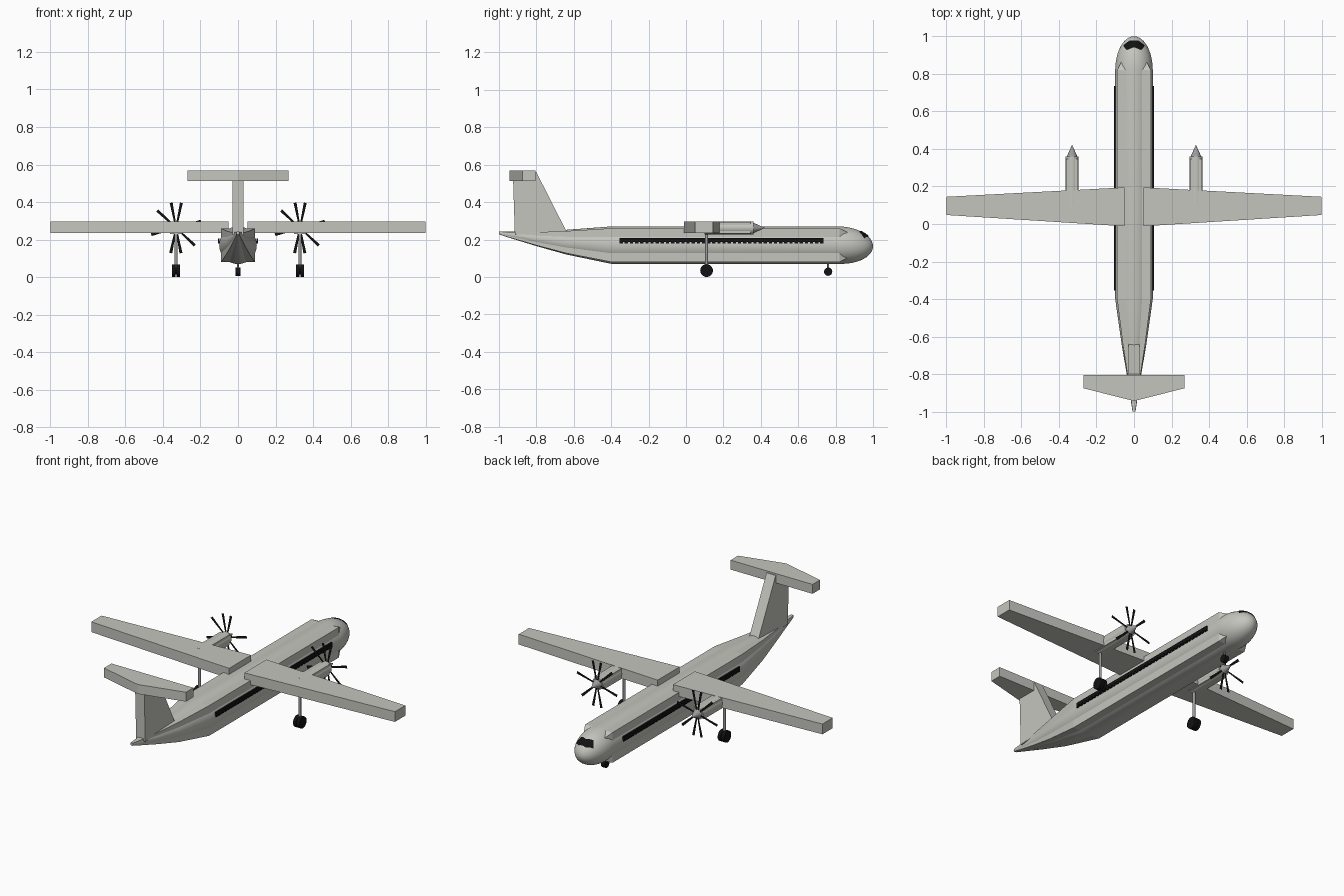
import bpy
import bmesh
import math
from mathutils import Vector

cube = bpy.data.objects.get("Cube")
if cube:
    bpy.data.objects.remove(cube, do_unlink=True)


def material(name, r, g, b):
    m = bpy.data.materials.new(name)
    m.use_nodes = True
    m.diffuse_color = (r, g, b, 1)
    m.node_tree.nodes["Principled BSDF"].inputs["Base Color"].default_value = (r, g, b, 1)
    return m


PAINT = material("pale grey paint", 0.56, 0.56, 0.52)
METAL = material("strut metal", 0.33, 0.33, 0.33)
BLACK = material("black", 0.006, 0.006, 0.006)


def finish(name, bm, mat, smooth=False):
    bmesh.ops.recalc_face_normals(bm, faces=bm.faces)
    mesh = bpy.data.meshes.new(name)
    bm.to_mesh(mesh)
    bm.free()
    mesh.materials.append(mat)
    obj = bpy.data.objects.new(name, mesh)
    bpy.context.collection.objects.link(obj)
    if smooth:
        bpy.ops.object.select_all(action="DESELECT")
        obj.select_set(True)
        bpy.context.view_layer.objects.active = obj
        bpy.ops.object.shade_smooth_by_angle(angle=math.radians(35))
    return obj


def loft(name, stations, section, mat, x=0, smooth=False):
    """Skin a unit section along y; each station is (y, centre z, size)."""
    bm = bmesh.new()
    rings = [[bm.verts.new((x + u * r, y, z + v * r)) for u, v in section]
             for y, z, r in stations]
    n = len(section)
    for a, b in zip(rings, rings[1:]):
        for i in range(n):
            bm.faces.new((a[i], a[(i + 1) % n], b[(i + 1) % n], b[i]))
    bm.faces.new(rings[0])
    bm.faces.new(rings[-1])
    return finish(name, bm, mat, smooth)


def slab(name, outline, direction, mat):
    """Extrude a flat outline along a direction."""
    bm = bmesh.new()
    face = bm.faces.new([bm.verts.new(p) for p in outline])
    out = bmesh.ops.extrude_face_region(bm, geom=[face])
    bmesh.ops.translate(bm, vec=direction,
                        verts=[v for v in out["geom"] if isinstance(v, bmesh.types.BMVert)])
    return finish(name, bm, mat)


def rod(name, start, end, radius, mat, sides=24):
    start, end = Vector(start), Vector(end)
    bm = bmesh.new()
    bmesh.ops.create_cone(bm, cap_ends=True, segments=sides, radius1=radius,
                          radius2=radius, depth=(end - start).length)
    bm.transform((end - start).to_track_quat("Z", "Y").to_matrix().to_4x4())
    bmesh.ops.translate(bm, vec=(start + end) / 2, verts=bm.verts)
    return finish(name, bm, mat, True)


def add_box(bm, lo, hi):
    lo, hi = Vector(lo), Vector(hi)
    verts = bmesh.ops.create_cube(bm, size=1)["verts"]
    bmesh.ops.scale(bm, vec=hi - lo, verts=verts)
    bmesh.ops.translate(bm, vec=(lo + hi) / 2, verts=verts)


CIRCLE = [(math.cos(i * math.tau / 48), math.sin(i * math.tau / 48)) for i in range(48)]
SQUARE = [(1, 1), (-1, 1), (-1, -1), (1, -1)]

# Fuselage: round tube with a slightly narrower square shell through it
NOSE_Y, NOSE_LEN, RADIUS, MID_Z = 0.82, 0.18, 0.1, 0.17
tail = [(-1, 0.235, 0.008), (-0.94, 0.225, 0.017), (-0.8, 0.204, 0.039),
        (-0.64, 0.186, 0.066), (-0.4, MID_Z, RADIUS)]
nose = []
for i in range(13):
    t = i / 12 * math.radians(89)
    nose.append((NOSE_Y + NOSE_LEN * math.sin(t), MID_Z - 0.006 * math.sin(t),
                 RADIUS * math.cos(t)))
loft("fuselage", tail + nose, CIRCLE, PAINT, smooth=True)
shell = [(y, z, r * 0.9) for y, z, r in tail]
loft("fuselage_shell", shell + [(NOSE_Y, MID_Z, 0.09), (0.92, MID_Z, 0.04)], SQUARE, PAINT)

# Cockpit glass: thin patch following the nose
bm = bmesh.new()
rows = []
for i in range(25):
    x = -0.057 + 0.114 * i / 24
    a = abs(x)
    front = 0.975 - max(0, a - 0.025) * 0.75
    back = 0.94 - 0.4 * a if a < 0.04 else 0.924 + (a - 0.04) * 1.4
    row = []
    for j in range(7):
        y = back + (front - back) * j / 6
        s = (y - NOSE_Y) / NOSE_LEN
        height = math.sqrt(max(0, RADIUS ** 2 * (1 - s * s) - x * x))
        row.append(bm.verts.new((x, y + 0.002, MID_Z - 0.006 * s + height + 0.003)))
    rows.append(row)
for a, b in zip(rows, rows[1:]):
    for j in range(6):
        bm.faces.new((a[j], b[j], b[j + 1], a[j + 1]))
finish("cockpit_glass", bm, BLACK)

# Cabin windows: dark band with a row of panes
for side, label in ((1, "left"), (-1, "right")):
    bm = bmesh.new()
    xs = sorted((side * 0.098, side * 0.107))
    add_box(bm, (xs[0], -0.355, 0.188), (xs[1], 0.735, 0.207))
    for i in range(40):
        y = -0.355 + i * 0.0275
        add_box(bm, (xs[0], y, 0.178), (xs[1], y + 0.0175, 0.188))
    finish(label + "_cabin_windows", bm, BLACK)

# Tail fin and tailplane
slab("tail_fin", [(-0.03, -0.925, 0.54), (-0.03, -0.8, 0.56), (-0.03, -0.635, 0.235),
                  (-0.03, -0.915, 0.225)], (0.06, 0, 0), PAINT)
slab("tailplane", [(-0.27, -0.805, 0.513), (0.27, -0.805, 0.513), (0.27, -0.875, 0.513),
                   (0, -0.943, 0.513), (-0.27, -0.875, 0.513)], (0, 0, 0.056), PAINT)

ENGINE_Z = 0.262
for side, label in ((1, "left"), (-1, "right")):
    # Wing
    slab(label + "_wing", [(side * x, y, 0.235) for x, y in
                           ((0.05, 0.195), (1, 0.145), (1, 0.048), (0.05, -0.012))],
         (0, 0, 0.061), PAINT)

    # Engine nacelle and spinner
    ex = side * 0.33
    loft(label + "_nacelle", [(0.1, ENGINE_Z, 0.035), (0.36, ENGINE_Z, 0.035)],
         CIRCLE, PAINT, ex, True)
    loft(label + "_nacelle_shell", [(0.1, ENGINE_Z, 0.031), (0.345, ENGINE_Z, 0.031)],
         SQUARE, PAINT, ex)
    loft(label + "_spinner", [(0.36, ENGINE_Z, 0.028), (0.42, ENGINE_Z, 0.001)],
         CIRCLE, METAL, ex, True)

    # Propeller: eight flat blades
    bm = bmesh.new()
    for angle in (15, 78, 101, 137, 195, 258, 281, 317):
        t = math.radians(angle)
        out, across = Vector((math.cos(t), 0, math.sin(t))), Vector((-math.sin(t), 0, math.cos(t)))
        hub = Vector((ex, 0.365, ENGINE_Z))
        bm.faces.new([bm.verts.new(hub + out * d + across * w) for d, w in
                      ((0.01, -0.004), (0.137, -0.008), (0.137, 0.008), (0.01, 0.004))])
    finish(label + "_propeller", bm, BLACK)

    # Main landing gear
    rod(label + "_main_strut", (ex, 0.11, 0.04), (ex, 0.11, 0.25), 0.008, METAL)
    for dx in (-0.0115, 0.0115):
        rod(label + "_main_wheel", (ex + dx - 0.0095, 0.11, 0.034),
            (ex + dx + 0.0095, 0.11, 0.034), 0.034, BLACK)
    rod(label + "_main_axle", (ex - 0.01, 0.11, 0.034), (ex + 0.01, 0.11, 0.034), 0.02, BLACK)

# Nose landing gear
rod("nose_strut", (0, 0.76, 0.03), (0, 0.76, 0.1), 0.005, METAL)
rod("nose_wheel", (-0.012, 0.76, 0.028), (0.012, 0.76, 0.028), 0.022, BLACK)
